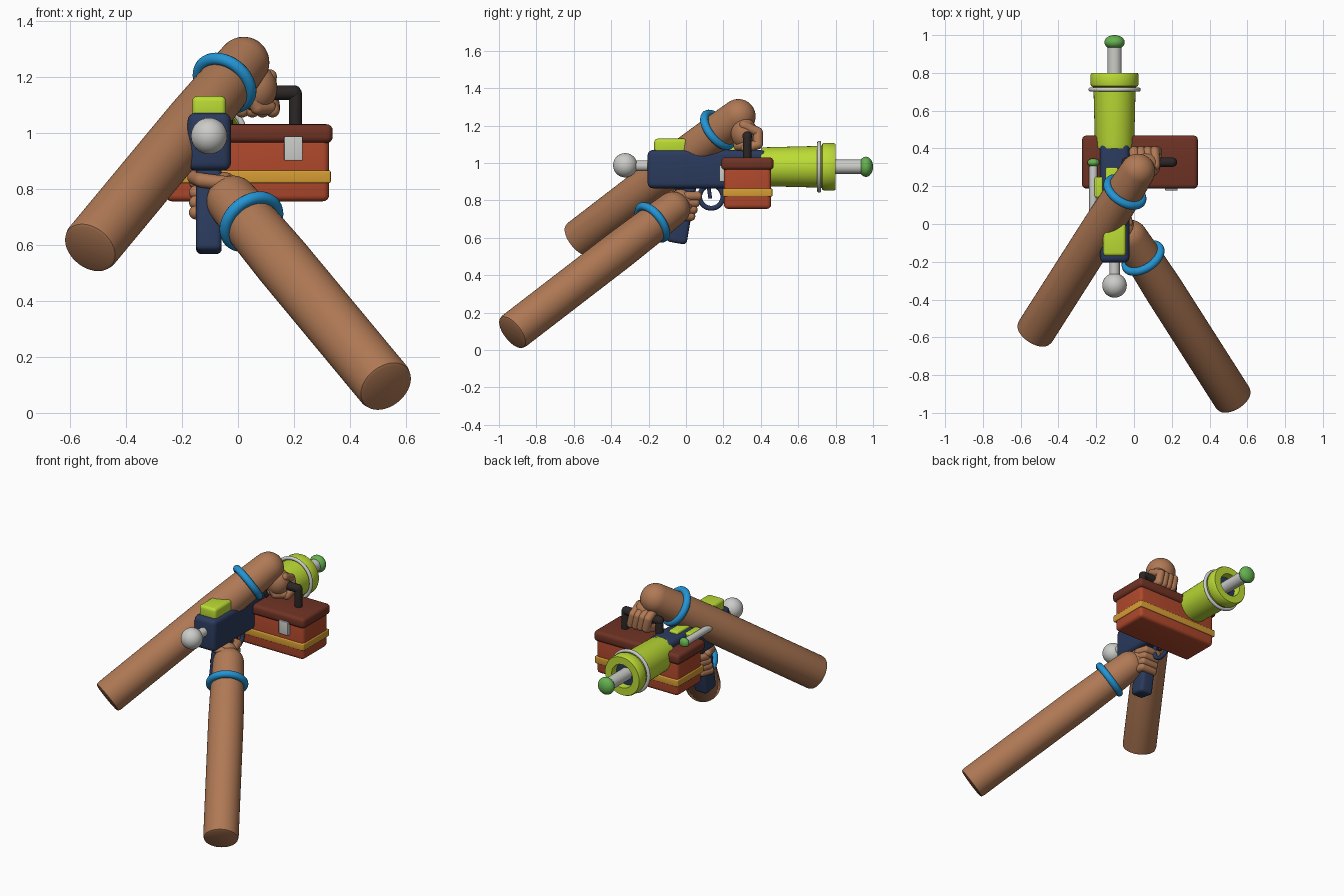
import bpy, bmesh, math
from mathutils import Vector, Matrix

cube = bpy.data.objects.get("Cube")
if cube:
    bpy.data.objects.remove(cube)


def material(name, *rgb):
    m = bpy.data.materials.new(name)
    m.use_nodes = True
    m.diffuse_color = (*rgb, 1)
    m.node_tree.nodes["Principled BSDF"].inputs["Base Color"].default_value = (*rgb, 1)
    return m


SKIN = material("skin", .43, .19, .09)
NAVY = material("navy", .024, .043, .11)
LIME = material("lime", .5, .71, .035)
RED = material("brick_red", .43, .065, .025)
BROWN = material("dark_brown", .16, .033, .018)
YELLOW = material("gold", .68, .34, .035)
GREY = material("light_grey", .6, .6, .58)
GREEN = material("green", .13, .44, .08)
BLACK = material("black", .025, .02, .02)
BLUE = material("blue", .017, .3, .66)


def finish(name, bm, mat):
    bmesh.ops.recalc_face_normals(bm, faces=bm.faces)
    mesh = bpy.data.meshes.new(name)
    bm.to_mesh(mesh)
    bm.free()
    mesh.materials.append(mat)
    ob = bpy.data.objects.new(name, mesh)
    bpy.context.collection.objects.link(ob)
    bpy.ops.object.select_all(action='DESELECT')
    bpy.context.view_layer.objects.active = ob
    ob.select_set(True)
    bpy.ops.object.shade_smooth_by_angle(angle=math.radians(40))
    return ob


def box(name, mat, x, y, z, bevel=.02, tilt=0):
    """Rounded box from (min, max) ranges, tilted about x."""
    bm = bmesh.new()
    bmesh.ops.create_cube(bm, size=1)
    size = Matrix.Diagonal((x[1] - x[0], y[1] - y[0], z[1] - z[0], 1))
    bmesh.ops.transform(bm, matrix=size, verts=bm.verts)
    bmesh.ops.bevel(bm, geom=bm.edges[:], offset=bevel, segments=4,
                    profile=.5, affect='EDGES')
    ob = finish(name, bm, mat)
    ob.location = (sum(x) / 2, sum(y) / 2, sum(z) / 2)
    ob.rotation_euler.x = tilt
    return ob


def lathe(name, mat, start, axis, profile, sides=40, closed=False):
    """Spin (distance, radius) points around an axis."""
    bm = bmesh.new()
    turn = Vector(axis).to_track_quat('Z', 'Y')
    rings = []
    for d, r in profile:
        count = sides if r > 1e-5 else 1
        rings.append([bm.verts.new(Vector(start) + turn @ Vector((
            r * math.cos(math.tau * i / sides), r * math.sin(math.tau * i / sides), d)))
            for i in range(count)])
    pairs = list(zip(rings, rings[1:]))
    if closed:
        pairs.append((rings[-1], rings[0]))
    for a, b in pairs:
        for i in range(sides):
            j = (i + 1) % sides
            if len(a) == 1:
                bm.faces.new((a[0], b[j], b[i]))
            elif len(b) == 1:
                bm.faces.new((a[i], a[j], b[0]))
            else:
                bm.faces.new((a[i], a[j], b[j], b[i]))
    return finish(name, bm, mat)


def dome(centre, r, begin, end, steps=10):
    """Arc of a profile between two angles, measured from the axis."""
    angles = [begin + (end - begin) * i / steps for i in range(steps + 1)]
    return [(centre + r * math.cos(a), r * math.sin(a)) for a in angles]


def capsule(name, mat, a, b, r):
    a, b = Vector(a), Vector(b)
    profile = dome(0, r, math.pi, math.pi / 2, 6) + dome((b - a).length, r, math.pi / 2, 0, 6)
    return lathe(name, mat, a, b - a, profile, 20)


def rod(name, mat, a, b, r):
    a, b = Vector(a), Vector(b)
    n = (b - a).length
    return lathe(name, mat, a, b - a, [(0, 0), (0, r), (n, r), (n, 0)], 28)


def ring(name, mat, centre, axis, major, minor):
    angles = [math.tau * i / 14 for i in range(14)]
    profile = [(minor * math.sin(a), major + minor * math.cos(a)) for a in angles]
    return lathe(name, mat, centre, axis, profile, closed=True)


def ball(name, mat, centre, size):
    ob = lathe(name, mat, (0, 0, 0), (0, 0, 1), dome(0, 1, math.pi, 0, 16), 32)
    ob.location, ob.scale = centre, size
    return ob


def finger(name, points, r):
    for i, (a, b) in enumerate(zip(points, points[1:])):
        capsule(f"{name}_{i + 1}", SKIN, a, b, r)


# Forearms with bracelets
for side, wrist, mirror in (("upper", Vector((.02, .28, 1.25)), 1),
                            ("lower", Vector((-.02, -.07, .755)), -1)):
    way = Vector((-.55 * mirror, -.862, -.663))
    n = way.length
    lathe(f"{side}_forearm", SKIN, wrist, way,
          dome(0, .092, math.pi, math.pi / 2) + [(.2, .1), (.4, .104), (n - .02, .104),
                                               (n - .005, .1), (n, .09), (n, 0)])
    ring(f"{side}_bracelet", BLUE, wrist + Vector((-.068 * mirror, -.11, -.073)), way, .103, .022)

# Upper hand, holding the case handle
ball("upper_palm", SKIN, (.065, .31, 1.16), (.075, .07, .085))
for i in range(4):
    x = .015 + .036 * i
    finger(f"upper_finger_{i + 1}", [(x - .01, .31, 1.2), (x - .015, .385, 1.165),
                                     (x, .385, 1.1), (x, .32, 1.08)], .026)
finger("upper_thumb", [(.03, .27, 1.16), (.07, .28, 1.09), (.11, .31, 1.09)], .026)

# Lower hand, holding the pistol grip
ball("lower_palm", SKIN, (-.05, -.03, .775), (.06, .07, .085))
for i in range(4):
    z = .715 + .036 * i
    y = .012 * i
    finger(f"lower_finger_{i + 1}", [(-.03, y - .03, z), (-.045, y + .025, z),
                                     (-.13, y + .025, z), (-.15, y - .03, z)], .025)
finger("lower_thumb", [(-.05, -.08, .82), (-.13, -.07, .83), (-.155, 0, .84)], .026)

# Gun body and grip
GX, GZ = -.103, .98
box("gun_body", NAVY, (-.18, -.025), (-.205, .43), (.865, 1.07), .028)
box("gun_grip", NAVY, (-.15, -.058), (-.08, .03), (.57, .89), .02, -.17)
ring("trigger_guard", NAVY, (GX, .135, .82), (1, 0, 0), .062, .013)
finger_guard = rod("trigger", NAVY, (GX, .12, .88), (GX, .13, .81), .01)
box("rear_sight_block", LIME, (-.163, -.043), (-.17, .005), (1.05, 1.13), .018)
box("top_rail", LIME, (-.15, -.085), (.1, .3), (1.05, 1.085), .01)

# Barrel with hollow muzzle, ring and plunger
lathe("barrel", LIME, (GX, .4, GZ), (0, 1, 0),
      [(0, 0), (0, .1), (.02, .104), (.3, .111), (.325, .113), (.33, .124), (.34, .127),
       (.39, .127), (.4, .122), (.4, .075), (.33, .07), (.33, 0)])
rod("muzzle_lining", NAVY, (GX, .72, GZ), (GX, .755, GZ), .072)
ring("barrel_ring", GREY, (GX, .712, GZ), (0, 1, 0), .128, .011)
rod("plunger_rod", GREY, (GX, .7, GZ), (GX, .96, GZ), .038)
ball("plunger_tip", GREEN, (GX, .962, GZ), (.054, .038, .054))

# Rear knob
rod("rear_rod", GREY, (GX, -.3, .985), (GX, -.19, .985), .028)
ball("rear_knob", GREY, (GX, -.325, .988), (.065, .065, .065))

# Side tube
capsule("side_tube", GREY, (-.215, .07, 1.045), (-.215, .3, 1.045), .022)
ball("side_tube_tip", GREEN, (-.215, .325, 1.045), (.032, .022, .032))
box("side_tube_bracket", LIME, (-.21, -.165), (.14, .25), (1.02, 1.07), .01)

# Case with band, lid, clasps and handle
box("case_body", RED, (-.258, .325), (.203, .455), (.755, .98), .022)
box("case_band", YELLOW, (-.264, .331), (.196, .462), (.82, .865), .006)
box("case_lid", BROWN, (-.275, .338), (.188, .468), (.963, 1.03), .022)
for i, x in enumerate((-.132, .198)):
    box(f"case_clasp_{i + 1}", GREY, (x - .033, x + .033), (.178, .21), (.9, .987), .004)
for i, x in enumerate((-.04, .205)):
    capsule(f"handle_post_{i + 1}", BLACK, (x, .327, 1.01), (x, .327, 1.14), .023)
capsule("handle_bar", BLACK, (-.04, .327, 1.143), (.2, .327, 1.143), .026)
